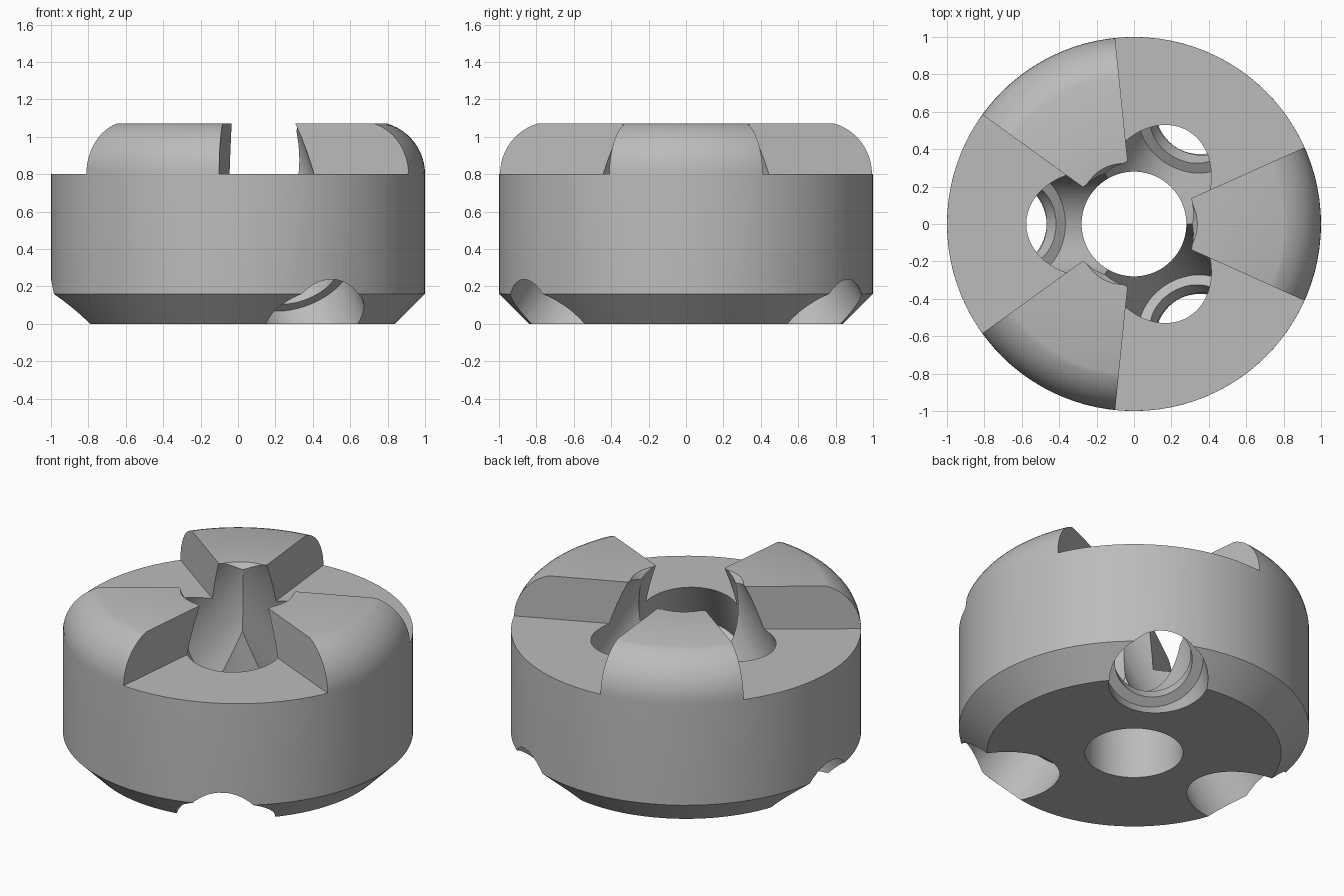
import bpy
import bmesh
from math import sin, cos, pi, radians
from mathutils import Matrix

SEGMENTS = 96
SLOT_ANGLES = (60, 180, 300)
SLOT_HALF = radians(35.8)
SHELF_Z, TOP_Z = 0.8, 1.07
BORE_TILT = radians(37)
BORE_RADIUS, THROAT_RADIUS = 0.284, 0.222

cube = bpy.data.objects.get("Cube")
if cube:
    bpy.data.objects.remove(cube, do_unlink=True)

grey = bpy.data.materials.new("satin grey")
grey.use_nodes = True
grey.diffuse_color = (0.5, 0.5, 0.5, 1)
grey.node_tree.nodes["Principled BSDF"].inputs["Base Color"].default_value = (0.5, 0.5, 0.5, 1)


def make_object(name, bm):
    bmesh.ops.remove_doubles(bm, verts=bm.verts, dist=1e-5)
    bmesh.ops.recalc_face_normals(bm, faces=bm.faces)
    mesh = bpy.data.meshes.new(name)
    bm.to_mesh(mesh)
    bm.free()
    mesh.materials.append(grey)
    obj = bpy.data.objects.new(name, mesh)
    bpy.context.collection.objects.link(obj)
    return obj


def lathe(name, profile, closed, segments):
    """Turn an (radius, height) profile around the z axis."""
    bm = bmesh.new()
    verts = [bm.verts.new((r, 0, z)) for r, z in profile]
    pairs = list(zip(verts, verts[1:] + verts[:1]))
    edges = [bm.edges.new(p) for p in (pairs if closed else pairs[:-1])]
    bmesh.ops.spin(bm, geom=verts + edges, cent=(0, 0, 0), axis=(0, 0, 1),
                   angle=2 * pi, steps=segments, use_merge=True)
    return make_object(name, bm)


def wedge(name):
    """Pie-slice prism that clears one slot above the shelf."""
    bm = bmesh.new()
    reach = 2.0
    base = bm.faces.new([bm.verts.new(p) for p in (
        (0, 0, SHELF_Z),
        (reach * cos(SLOT_HALF), -reach * sin(SLOT_HALF), SHELF_Z),
        (reach * cos(SLOT_HALF), reach * sin(SLOT_HALF), SHELF_Z))])
    lifted = bmesh.ops.extrude_face_region(bm, geom=[base])["geom"]
    bmesh.ops.translate(bm, vec=(0, 0, 1), verts=[v for v in lifted if isinstance(v, bmesh.types.BMVert)])
    return make_object(name, bm)


def cut(target, cutter):
    """Subtract the cutter, then discard it."""
    cutter.hide_render = True
    mod = target.modifiers.new("cut", "BOOLEAN")
    mod.operation, mod.solver, mod.object = "DIFFERENCE", "EXACT", cutter
    bpy.context.view_layer.objects.active = target
    bpy.ops.object.modifier_apply(modifier=mod.name)
    bpy.data.objects.remove(cutter, do_unlink=True)


# Round body: bottom chamfer, straight side, domed shoulder, central hole
profile = [(0.28, 0), (0.84, 0), (1, 0.16), (1, SHELF_Z - 0.01)]
dome = 0.282
for i in range(1, 13):
    a = radians(73) * i / 12
    profile.append((1 - dome + dome * cos(a), SHELF_Z + dome * sin(a)))
profile[-1] = (0.8, TOP_Z)
profile.append((0.28, TOP_Z))
body = lathe("clamp_body", profile, True, SEGMENTS)

# Three slots leave three raised jaws; a stepped tilted bore runs through each
bore_profile = [(0, -1.9), (BORE_RADIUS, -1.9), (BORE_RADIUS, -0.381), (THROAT_RADIUS, -0.381),
                (THROAT_RADIUS, -0.298), (BORE_RADIUS, -0.298), (BORE_RADIUS, 0.8), (0, 0.8)]
for angle in SLOT_ANGLES:
    turn = Matrix.Rotation(radians(angle), 4, "Z")
    slot = wedge("slot_cutter")
    slot.data.transform(turn)
    cut(body, slot)
for angle in SLOT_ANGLES:
    turn = Matrix.Rotation(radians(angle), 4, "Z")
    bore = lathe("bore_cutter", bore_profile, False, 64)
    bore.data.transform(turn @ Matrix.Translation((0.823, 0, 0)) @ Matrix.Rotation(pi - BORE_TILT, 4, "Y"))
    cut(body, bore)

# Smooth curved walls, crisp machined edges
bpy.ops.object.select_all(action="DESELECT")
body.select_set(True)
bpy.context.view_layer.objects.active = body
bpy.ops.object.shade_smooth_by_angle(angle=radians(25))
